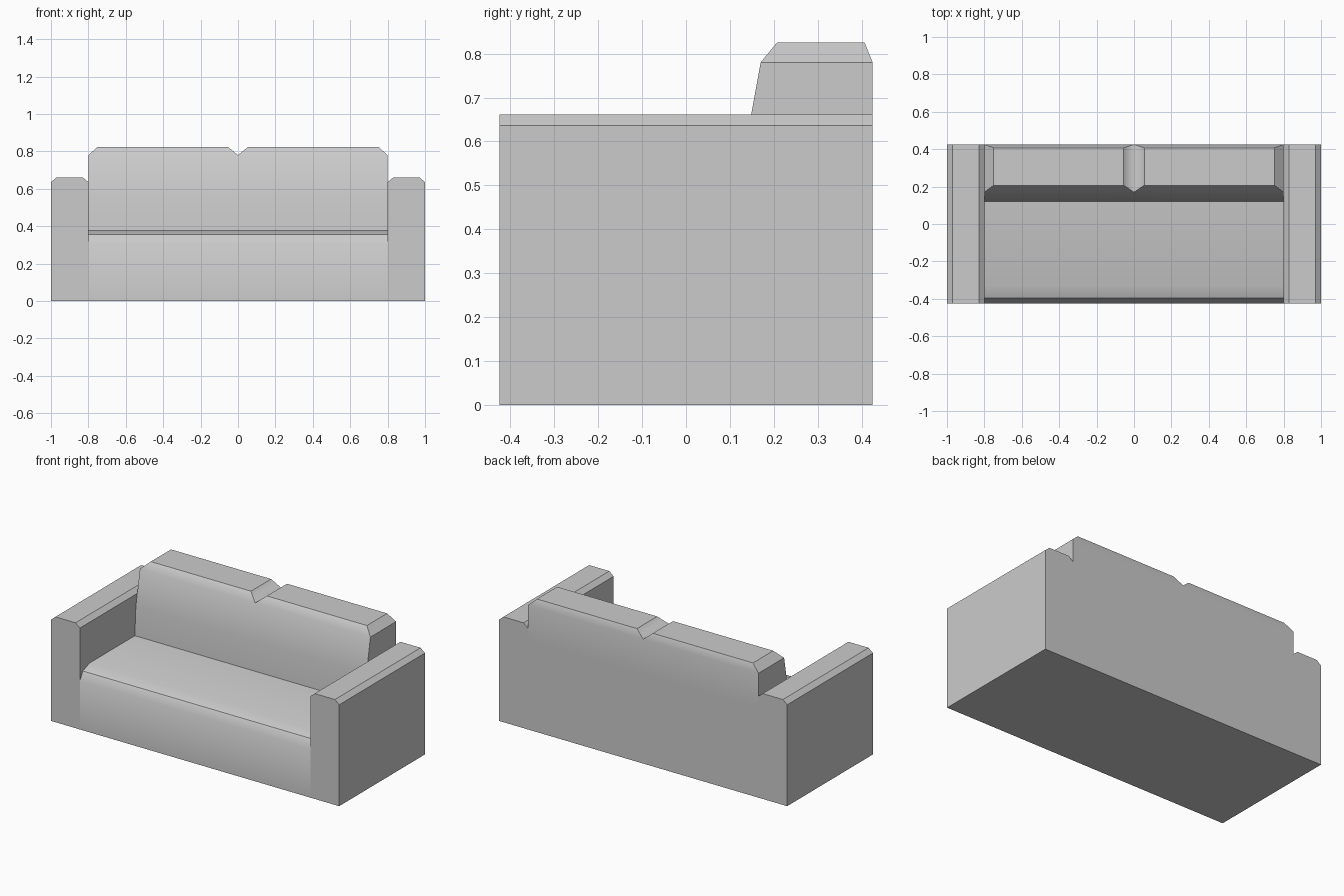
import bpy, bmesh, math

if "Cube" in bpy.data.objects:
    bpy.data.objects.remove(bpy.data.objects["Cube"])


def finish(name, bm, mirror=False):
    """Turn a bmesh into a named, angle-smoothed object."""
    bmesh.ops.recalc_face_normals(bm, faces=bm.faces)
    if mirror:  # drop the faces lying on the mirror plane
        inner = [f for f in bm.faces if all(abs(v.co.x) < 1e-6 for v in f.verts)]
        bmesh.ops.delete(bm, geom=inner, context='FACES')
    mesh = bpy.data.meshes.new(name)
    bm.to_mesh(mesh)
    bm.free()
    obj = bpy.data.objects.new(name, mesh)
    bpy.context.collection.objects.link(obj)
    bpy.ops.object.select_all(action='DESELECT')
    obj.select_set(True)
    bpy.context.view_layer.objects.active = obj
    bpy.ops.object.shade_smooth_by_angle(angle=math.radians(32))
    if mirror:
        obj.modifiers.new("Mirror", 'MIRROR').merge_threshold = 0.0005
    return obj


def loft(rings):
    """Skin a stack of equal-length point rings and cap both ends."""
    bm = bmesh.new()
    loops = [[bm.verts.new(p) for p in ring] for ring in rings]
    n = len(loops[0])
    for a, b in zip(loops, loops[1:]):
        for i in range(n):
            j = (i + 1) % n
            bm.faces.new((a[i], a[j], b[j], b[i]))
    bm.faces.new(loops[0])
    bm.faces.new(loops[-1])
    return bm


# Seat and plinth: side profile (y, z) swept across the width
seat_profile = [(-0.425, 0), (-0.425, 0.305), (-0.395, 0.355),
                (-0.33, 0.38), (0.425, 0.38), (0.425, 0)]
finish("seat", loft([[(x, y, z) for y, z in seat_profile] for x in (-0.8, 0.8)]))

# Backrest cushions: stacked rectangles (x0, x1, y0, y1, z), notch in the middle
levels = [(0, 0.8, 0.12, 0.425, 0.38),
          (0, 0.8, 0.13, 0.425, 0.56),
          (0, 0.8, 0.17, 0.425, 0.78),
          (0.055, 0.75, 0.207, 0.407, 0.825)]
finish("backrest", loft([[(x0, y0, z), (x1, y0, z), (x1, y1, z), (x0, y1, z)]
                         for x0, x1, y0, y1, z in levels]), mirror=True)

# Armrests: front profile (x, z) with chamfered top edges, swept along the depth
arm_profile = [(0.8, 0), (1, 0), (1, 0.636), (0.97, 0.661),
               (0.83, 0.661), (0.8, 0.636)]
finish("armrests", loft([[(x, y, z) for x, z in arm_profile]
                         for y in (-0.425, 0.425)]), mirror=True)
